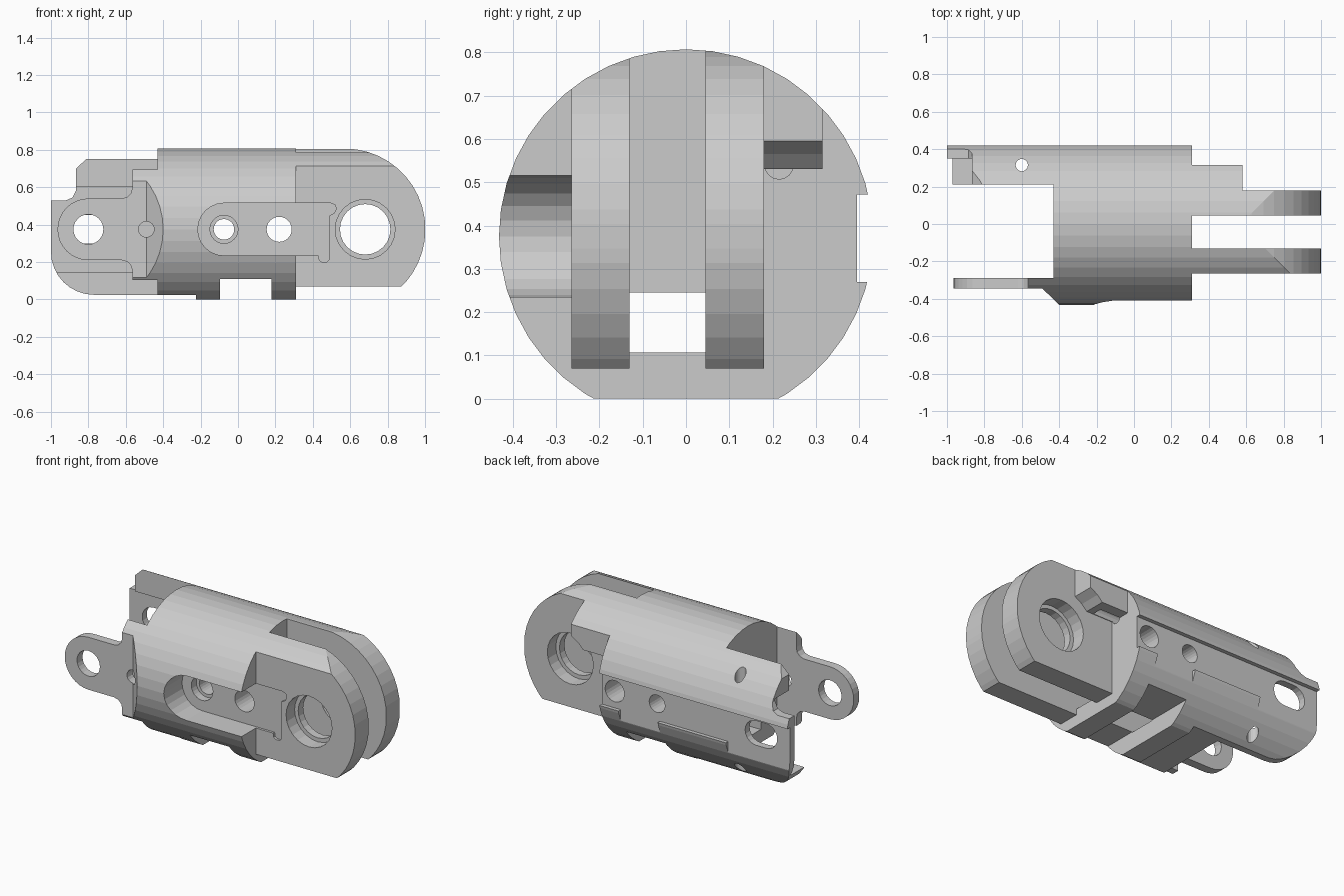
import bpy, bmesh
from math import sin, cos, radians

if "Cube" in bpy.data.objects:
    bpy.data.objects.remove(bpy.data.objects["Cube"])

ZC, R = 0.375, 0.432


def arc(cx, cy, r, a0, a1, n):
    return [(cx + r * cos(radians(a0 + (a1 - a0) * i / n)),
             cy + r * sin(radians(a0 + (a1 - a0) * i / n))) for i in range(n + 1)]


def circle(cx, cy, r, n=24):
    return arc(cx, cy, r, 0, 360, n)[:-1]


def prism(name, pts, axis, lo, hi):
    """Extrude a 2D profile along an axis."""
    def place(p, t):
        return {'x': (t, p[0], p[1]), 'y': (p[0], t, p[1]), 'z': (p[0], p[1], t)}[axis]
    bm = bmesh.new()
    a = [bm.verts.new(place(p, lo)) for p in pts]
    b = [bm.verts.new(place(p, hi)) for p in pts]
    bm.faces.new(a)
    bm.faces.new(b[::-1])
    for i in range(len(a)):
        j = (i + 1) % len(a)
        bm.faces.new((a[i], b[i], b[j], a[j]))
    bmesh.ops.recalc_face_normals(bm, faces=bm.faces)
    me = bpy.data.meshes.new(name)
    bm.to_mesh(me)
    bm.free()
    ob = bpy.data.objects.new(name, me)
    bpy.context.collection.objects.link(ob)
    return ob


# Round bar that everything is milled from
body = prism("hinge_body", circle(0, ZC, R, 44), 'x', -1, 1)
cutters = []


def cut(pts, axis, lo, hi):
    c = prism("cutter", pts, axis, lo, hi)
    c.hide_render = True
    cutters.append(c)
    m = body.modifiers.new("cut", 'BOOLEAN')
    m.operation, m.solver, m.object = 'DIFFERENCE', 'EXACT', c


def box(x0, x1, y0, y1, z0, z1):
    cut([(x0, z0), (x1, z0), (x1, z1), (x0, z1)], 'y', y0, y1)


def flip(pts):
    return [(x, 2 * ZC - z) for x, z in pts]


# Flat underside, cross notch and lengthwise tunnel
box(-1.2, 1.2, -.6, .6, -.3, 0)
box(-1.2, -.225, -.6, .6, -.2, .025)
box(-.095, .178, -.7, .7, -.25, .11)
box(-.55, .4, -.13, .045, .107, .245)

# Fork lugs at the right end, with the stepped block behind them
box(.31, 1.2, -.13, .045, -.31, 1.1)
box(.31, 1.2, -.65, -.265, -.32, 1.12)
box(.31, 1.2, .315, .65, -.33, 1.13)
box(.31, 1.25, -.62, .62, -.34, .07)
cut([(.31, -.2), (.31, .53), (.495, .53), (.53, .565), (.58, .595),
     (.58, 1.1), (1.22, 1.1), (1.22, -.2)], 'y', .18, .66)
cut(arc(.57, ZC, .432, -90, 90, 22) + [(.57, 1.2), (1.3, 1.2), (1.3, -.4), (.57, -.4)],
    'y', -.68, .68)

# Pin bore through the lugs, counterbored on the outer faces
cut(circle(.68, ZC, .135), 'y', -.7, .7)
cut(circle(.68, ZC, .16), 'y', -.71, -.18)
cut(circle(.68, ZC, .16), 'y', .095, .71)

# Front pocket with relieved corners, and its two bolt holes
cut(arc(-.075, ZC, .14, 90, 270, 12) +
    [(.43, .235), (.435, .21), (.45, .2), (.475, .2), (.49, .215), (.49, .45),
     (.515, .462), (.525, .485), (.52, .505), (.495, .515)], 'y', -.67, -.25)
cut(circle(-.075, ZC, .055), 'y', -.72, .72)
cut(circle(-.075, ZC, .075), 'y', -.69, -.2)
cut(circle(.22, ZC, .067), 'y', -.73, .73)

# Open left end between the front tab and the back wall
box(-1.2, -.43, -.29, .21, -.35, 1.15)
cut([(-1.2, -.6), (-1.2, -.345), (-.49, -.345), (-.4, -.432), (-.23, -.6)], 'z', -.4, 1.2)

# Front tab outline and holes
tab = ([(-1.2, ZC)] + arc(-.8, ZC, .165, 180, 90, 8) +
       [(-.62, .54), (-.59, .549), (-.571, .57), (-.565, .6), (-.565, 1.1), (-1.2, 1.1)])
cut(tab, 'y', -.61, -.21)
cut(flip(tab), 'y', -.61, -.21)
box(-1.15, -.43, -.63, -.22, -.36, .105)
cut(circle(-.8, ZC, .08), 'y', -.64, -.15)
cut(circle(-.49, ZC, .042, 16), 'y', -.66, -.16)

# Back wall outline, inner recess, slot and pin hole
cut([(-1.2, .53), (-.92, .53), (-.885, .545), (-.865, .585), (-.865, .7),
     (-.8, .762), (-.8, 1), (-1.2, 1)], 'y', .15, .7)
cut(arc(-.77, .255, .23, 180, 270, 8) + [(-.77, -.3), (-1.2, -.3), (-1.2, .255)], 'y', .15, .72)
box(-1.22, -.43, .16, .35, .145, .6)
cut(arc(-.835, ZC, .077, 90, 270, 10) + arc(-.765, ZC, .077, -90, 90, 10), 'y', .17, .74)
cut(circle(-.6, .315, .033, 16), 'z', -.5, 1.3)

# Groove along the back, opened downwards where the lip is missing
box(-1.3, .5, .395, .7, .27, .472)
box(-1.32, -.57, .395, .71, .1, .3)
box(-.095, .178, .395, .72, .09, .3)

# Blind hole in the end shoulder
cut(circle(.215, .54, .033, 16), 'x', .12, .45)

# Bake the cuts and remove the cutters
dg = bpy.context.evaluated_depsgraph_get()
dg.update()
result = bpy.data.meshes.new_from_object(body.evaluated_get(dg))
body.modifiers.clear()
body.data = result
for c in cutters:
    bpy.data.objects.remove(c)
